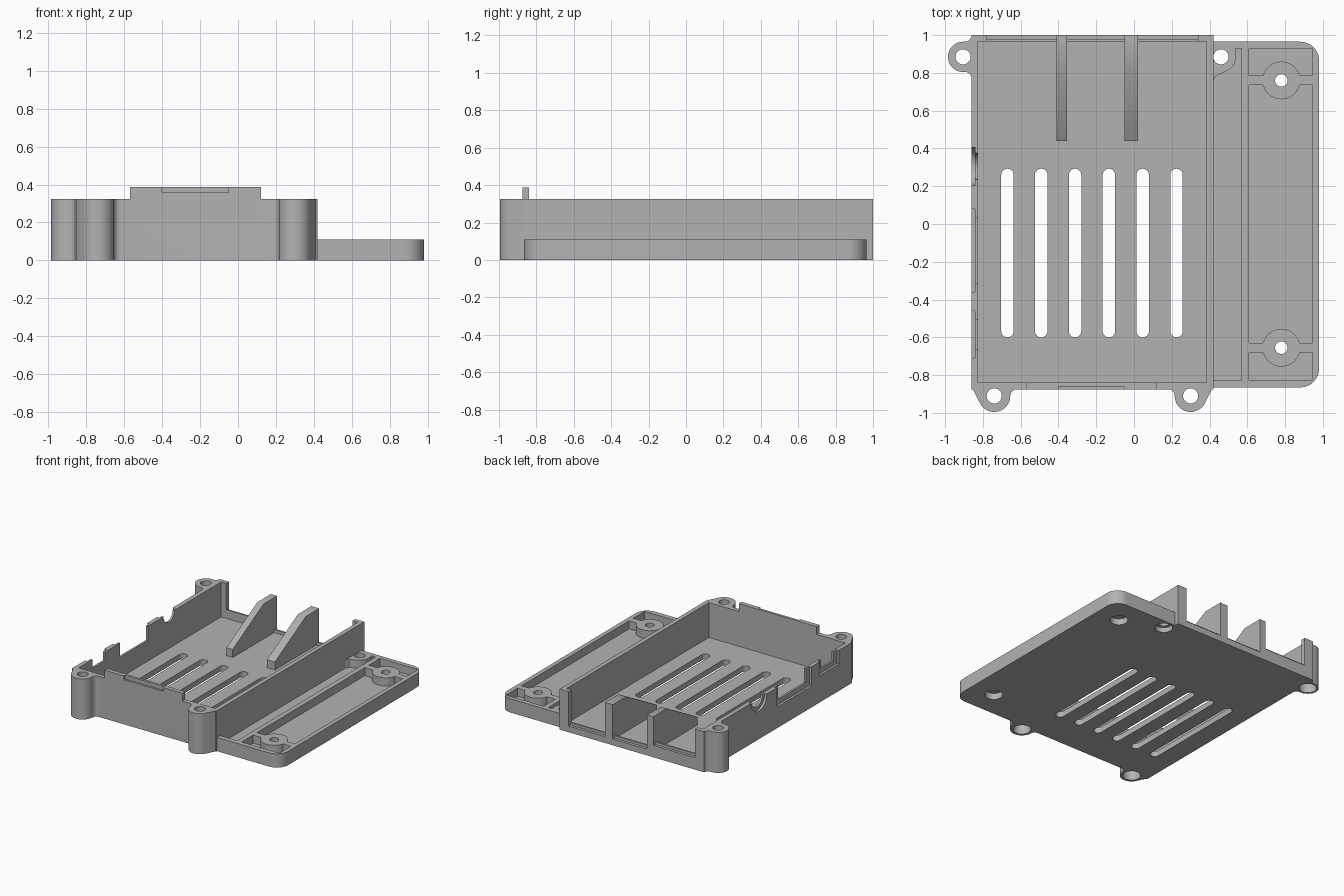
import bpy, bmesh, math

if "Cube" in bpy.data.objects:
    bpy.data.objects.remove(bpy.data.objects["Cube"], do_unlink=True)

grey = bpy.data.materials.new("plain grey")
grey.use_nodes = True
grey.diffuse_color = (0.45, 0.45, 0.45, 1)
grey.node_tree.nodes["Principled BSDF"].inputs["Base Color"].default_value = (0.45, 0.45, 0.45, 1)

TOP, FLOOR, RIM = 0.325, 0.045, 0.11


def prism(name, pts, lo, hi, axis="Z"):
    """Extrude a 2D outline along z, or a (y, z) outline along x."""
    bm = bmesh.new()
    place = (lambda u, v: (u, v, lo)) if axis == "Z" else (lambda u, v: (lo, u, v))
    face = bm.faces.new([bm.verts.new(place(u, v)) for u, v in pts])
    ext = bmesh.ops.extrude_face_region(bm, geom=[face])
    d = hi - lo
    move = (0, 0, d) if axis == "Z" else (d, 0, 0)
    bmesh.ops.translate(bm, vec=move, verts=[g for g in ext["geom"] if isinstance(g, bmesh.types.BMVert)])
    bmesh.ops.recalc_face_normals(bm, faces=bm.faces)
    mesh = bpy.data.meshes.new(name)
    bm.to_mesh(mesh)
    bm.free()
    mesh.materials.append(grey)
    ob = bpy.data.objects.new(name, mesh)
    bpy.context.collection.objects.link(ob)
    return ob


def box(name, x0, x1, y0, y1, z0, z1):
    return prism(name, [(x0, y0), (x1, y0), (x1, y1), (x0, y1)], z0, z1)


def arc(cx, cy, r, a0, a1, n=12):
    angles = [math.radians(a0 + (a1 - a0) * i / n) for i in range(n + 1)]
    return [(cx + r * math.cos(a), cy + r * math.sin(a)) for a in angles]


def disc(cx, cy, r, n=32):
    return arc(cx, cy, r, 0, 360, n)[:-1]


def combine(target, others, operation):
    """Apply a boolean with each helper, then discard the helper."""
    for other in others:
        mod = target.modifiers.new("bool", "BOOLEAN")
        mod.operation, mod.solver, mod.object = operation, "EXACT", other
        bpy.context.view_layer.update()
        mesh = bpy.data.meshes.new_from_object(target.evaluated_get(bpy.context.evaluated_depsgraph_get()))
        target.modifiers.clear()
        target.data = mesh
        bpy.data.objects.remove(other, do_unlink=True)


def screw_hole(x, y, r, bore_depth):
    """Through hole with a wider bore from below."""
    return [prism("hole", disc(x, y, r), -0.1, 0.5),
            prism("bore", disc(x, y, 0.065), -0.1, bore_depth)]


# Tray shell, with the front lip
tray = box("tray", -0.86, 0.42, -0.875, 1.0, 0, TOP)
combine(tray, [box("cavity", -0.825, 0.385, -0.84, 0.965, FLOOR, 1)], "DIFFERENCE")
combine(tray, [box("lip", -0.57, 0.12, -0.875, -0.84, 0.2, 0.388)], "UNION")

# Screw ears at the front corners and the back right corner
front_ear = ([(-0.86, -0.85), (-0.86, -0.86)] + arc(-0.74, -0.91, 0.085, 211, 360, 16)
             + arc(-0.62, -0.91, 0.035, 180, 90, 6) + [(-0.62, -0.85)])
back_ear = ([(-0.835, 1.0)] + arc(-0.895, 1.0, 0.035, 0, -90, 6) + arc(-0.905, 0.885, 0.08, 90, 270, 20)
            + arc(-0.895, 0.77, 0.035, 90, 0, 6) + [(-0.835, 0.77)])
ears = [front_ear, [(-0.44 - x, y) for x, y in front_ear], back_ear]
combine(tray, [prism("ear", outline, 0, TOP) for outline in ears], "UNION")

cuts = []
for x, y in ((-0.74, -0.91), (0.30, -0.91), (-0.905, 0.885)):
    cuts += screw_hole(x, y, 0.04, 0.1)
cuts += [prism("bore", disc(0.46, 0.885, 0.065), -0.1, 0.04)]

# Vent slots through the floor
for i in range(6):
    x = -0.67 + 0.179 * i
    slot = arc(x, 0.26, 0.033, 0, 180) + arc(x, -0.567, 0.033, 180, 360)
    cuts.append(prism("slot", slot, -0.1, 0.2))

# Back openings with stepped sills
for x0, x1, sill in ((-0.78, -0.40, 0.115), (-0.37, -0.04, 0.07), (0.01, 0.34, 0.07)):
    cuts.append(box("opening", x0, x1, 0.95, 1.1, sill, 1))
    cuts.append(box("sill_step", x0, x1, 0.978, 1.1, sill - 0.02, 1))

# Right wall: stepped port notches and a round one
for y0, y1, z in ((-0.36, 0.08, 0.17), (-0.71, -0.46, 0.215)):
    cuts.append(box("port_recess", -0.9, -0.842, y0, y1, z, 1))
    cuts.append(box("port", -0.9, -0.8, y0 + 0.045, y1 - 0.045, z + 0.04, 1))
cuts.append(prism("jack", disc(0.305, TOP, 0.07), -0.9, -0.8, "X"))
cuts.append(prism("jack_recess", disc(0.305, TOP, 0.1), -0.9, -0.842, "X"))

# Step in the front lip
cuts.append(box("lip_step", -0.4, -0.05, -0.9, -0.86, 0.358, 0.5))
combine(tray, cuts, "DIFFERENCE")

# Sloped dividers between the back openings
divider = [(0.44, 0.02), (0.44, 0.11), (0.83, TOP), (1.0, TOP), (1.0, 0.02)]
fins = [prism("right_divider", divider, -0.41, -0.355, "X"),
        prism("left_divider", divider, -0.05, 0.02, "X")]

# Side plate with two pockets
outline = [(0.42, -0.865)] + arc(0.88, -0.765, 0.1, -90, 0) + arc(0.88, 0.865, 0.1, 0, 90) + [(0.42, 0.965)]
plate = prism("side_plate", outline, 0, RIM)
combine(plate, [box("narrow_pocket", 0.3, 0.57, -0.825, 0.93, FLOOR, 1),
                box("wide_pocket", 0.61, 0.945, -0.825, 0.93, FLOOR, 1)], "DIFFERENCE")

# Round bosses with webs, and the low ear against the tray
low_ear = ([(0.42, 0.94), (0.535, 0.94)] + arc(0.46, 0.885, 0.08, 10, -60)
           + [(0.47, 0.8), (0.435, 0.785), (0.42, 0.76)])
parts = [prism("low_ear", low_ear, 0.01, RIM)]
holes = screw_hole(0.46, 0.885, 0.04, 0.04)
for y in (0.76, -0.655):
    parts.append(prism("boss", disc(0.78, y, 0.1), 0.01, RIM))
    parts.append(box("web", 0.6, 0.955, y - 0.025, y + 0.025, 0.01, RIM))
    holes += screw_hole(0.78, y, 0.033, 0.05)
combine(plate, parts, "UNION")
combine(plate, holes, "DIFFERENCE")

# Smooth the round surfaces, keep the edges sharp
bpy.ops.object.select_all(action="DESELECT")
for ob in [tray, plate] + fins:
    ob.select_set(True)
bpy.context.view_layer.objects.active = tray
bpy.ops.object.shade_smooth_by_angle(angle=math.radians(30))
